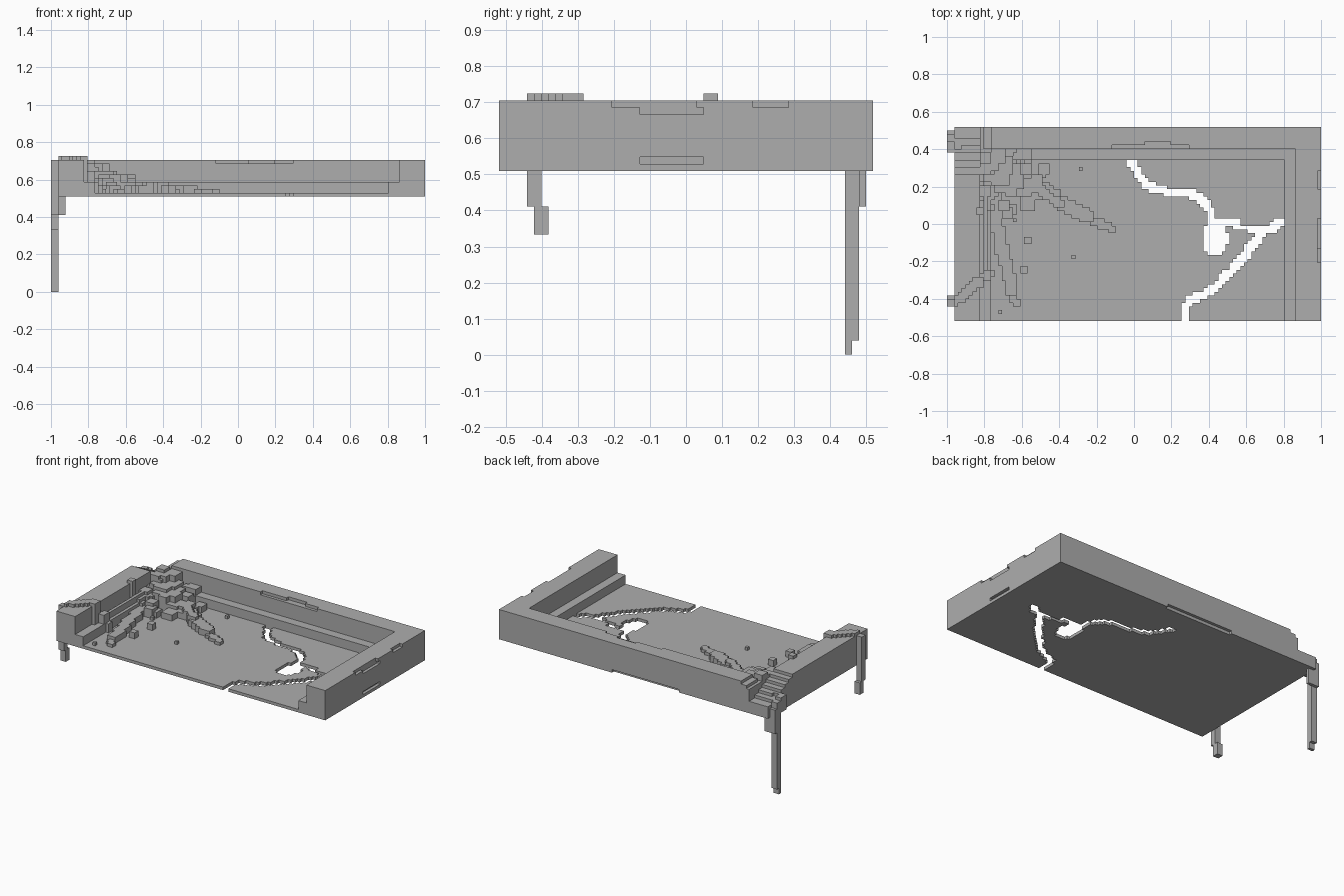
import bpy, bmesh, math, random
from mathutils import Vector

cube = bpy.data.objects.get("Cube")
if cube:
    bpy.data.objects.remove(cube, do_unlink=True)

random.seed(4)
V = 2 / 102                      # block size
NX, NY = 102, 53                 # grid size
BASE, FLOOR, LEDGE, TOP = 26, 27, 30, 36

stone = bpy.data.materials.new("grey stone")
stone.use_nodes = True
stone.diffuse_color = (0.42, 0.42, 0.42, 1)
stone.node_tree.nodes["Principled BSDF"].inputs["Base Color"].default_value = stone.diffuse_color


def box(i0, i1, j0, j1, k0, k1):
    return {(i, j, k) for i in range(i0, i1) for j in range(j0, j1) for k in range(k0, k1)}


def build(name, cells):
    """Make one object from the exposed faces of a set of blocks."""
    bm = bmesh.new()
    verts = {}

    def vert(p):
        if p not in verts:
            verts[p] = bm.verts.new(((p[0] - NX / 2) * V, (p[1] - NY / 2) * V, p[2] * V))
        return verts[p]

    for c in sorted(cells):
        for axis in range(3):
            for side in (0, 1):
                n = list(c)
                n[axis] += 2 * side - 1
                if tuple(n) in cells:
                    continue
                u, w = (axis + 1) % 3, (axis + 2) % 3
                ring = []
                for du, dw in ((0, 0), (1, 0), (1, 1), (0, 1)):
                    p = list(c)
                    p[axis] += side
                    p[u] += du
                    p[w] += dw
                    ring.append(vert(tuple(p)))
                bm.faces.new(ring if side else ring[::-1])
    mesh = bpy.data.meshes.new(name)
    bm.to_mesh(mesh)
    bm.free()
    mesh.materials.append(stone)
    obj = bpy.data.objects.new(name, mesh)
    bpy.context.collection.objects.link(obj)
    return obj


def grid(x, y):
    return math.floor((x + 1) / V), math.floor(y / V + NY / 2)


def trail(points, width):
    """Block columns covered by a line of the given width."""
    out = set()
    for a, b in zip(points, points[1:]):
        a, b = Vector(a), Vector(b)
        steps = max(2, int((b - a).length / V * 2))
        for s in range(steps + 1):
            i, j = grid(*a.lerp(b, s / steps))
            out |= {(i + di, j + dj) for di in range(width) for dj in range(width)}
    return out


# Floor with cracks and a broken hole
floor = box(12, 92, 0, 44, BASE, FLOOR)
cracks = trail([(-.03, .34), (0, .28), (.05, .21), (.12, .17), (.3, .15), (.36, .12), (.4, .06), (.4, -.02)], 2)
cracks |= trail([(.41, .01), (.54, .005)], 2)
cracks |= trail([(.54, -.01), (.62, -.01)], 1)
cracks |= trail([(.62, -.04), (.72, -.04), (.78, .005), (.8, .005)], 2)
cracks |= trail([(.68, -.06), (.62, -.13), (.54, -.23), (.41, -.36), (.29, -.42), (.26, -.46), (.26, -.52)], 2)
for i, j, k in floor:
    x, y = (i + .5 - NX / 2) * V, (j + .5 - NY / 2) * V
    if ((x - .435) / .07) ** 2 + ((y + .08) / .095) ** 2 < 1:
        cracks.add((i, j))
build("cracked_floor", {c for c in floor if c[:2] not in cracks})

# Inner ledge along three sides
ledge = box(9, 12, 0, 47, BASE, LEDGE) | box(92, 95, 0, 47, BASE, LEDGE) | box(12, 92, 44, 47, BASE, LEDGE)
build("inner_ledge", ledge)


# Walls, collapsed in stages at the back corner
def wall_top(i, j):
    h = TOP
    if i < 13 and j >= 47:
        h = min(h, TOP - math.ceil((13 - i) // 2 * .9))
    if i < 9 and j >= 40:
        h = min(h, TOP - math.ceil((j - 38) // 2 * .85))
    return h


walls = box(2, 9, 0, NY, BASE, TOP) | box(95, NX, 0, NY, BASE, TOP) | box(9, 95, 47, NY, BASE, TOP)
walls = {c for c in walls if c[2] < wall_top(*c[:2])}
chips = box(101, 102, 16, 28, 35, 36) | box(101, 102, 20, 29, 34, 35)
chips |= box(101, 102, 36, 41, 35, 36) | box(101, 102, 20, 29, 27, 28)
chips |= box(45, 66, 47, 48, 35, 36) | box(54, 61, 48, 49, 35, 36)
chips |= box(35, 60, 52, 53, 26, 27)
build("walls", walls - chips)


# Surface height that rubble and roots rest on
def surface(i, j):
    if i < 9 or i >= 95 or j >= 47:
        return wall_top(i, j)
    return LEDGE if i < 12 or i >= 92 or j >= 44 else FLOOR


def drape(columns, height):
    return {(i, j, k) for i, j in columns if 2 <= i < NX and 0 <= j < NY
            for k in range(surface(i, j), surface(i, j) + height)}


# Heap of fallen blocks in the corner
rubble = set()
for n in range(85):
    angle, r = random.uniform(-1.6, .15), random.random() ** .8 * 17
    i, j = int(9 + r * math.cos(angle)), int(44 + r * 1.15 * math.sin(angle))
    size = random.choice((2, 3, 3, 4))
    top = FLOOR + max(2, int(8.5 - r * .38 + random.uniform(-1.5, 1)))
    rubble |= {c for c in box(i, i + size, j, j + size, FLOOR, top) if c[1] < 47 or c[0] < 13}
build("rubble_heap", {c for c in rubble if c not in walls})

# Loose pebbles on the floor
pebbles = set()
for x, y, size in ((-.29, .3, 1), (-.33, -.17, 1), (-.72, -.465, 1), (-.57, -.09, 2),
                   (-.64, .025, 1), (-.6, -.25, 2)):
    i, j = grid(x, y)
    pebbles |= box(i, i + size, j, j + size, FLOOR, FLOOR + size)
build("pebbles", pebbles)

# Creeping roots on the floor
long_root = drape(trail([(-.62, .2), (-.5, .18), (-.42, .1), (-.33, .05), (-.26, .02)], 3), 2)
long_root |= drape(trail([(-.52, .18), (-.4, .09)], 2), 3)
long_root |= drape(trail([(-.26, .02), (-.18, -.01), (-.13, -.03)], 2), 1)
build("long_root", long_root)
side_root = drape(trail([(-.76, .12), (-.74, -.1), (-.7, -.25), (-.67, -.38)], 3), 2)
side_root |= drape(trail([(-.67, -.38), (-.64, -.44)], 2), 1)
side_root |= drape(trail([(-.8, .2), (-.79, -.02), (-.8, -.24)], 1), 2)
build("side_root", side_root)

# Root that climbs over the front end of the wall
front_root = drape(trail([(-.97, -.43), (-.91, -.39), (-.85, -.32)], 2), 1)
front_root |= drape(trail([(-.81, -.3), (-.78, -.27)], 2), 3)
front_root |= box(9, 10, 9, 12, LEDGE, TOP + 1)
build("front_root", front_root)
build("wall_bump", box(8, 10, 29, 31, LEDGE, TOP + 1))

# Roots hanging down outside the wall
build("front_hanging_root", box(0, 2, 4, 6, 21, TOP) | box(0, 2, 5, 7, 17, 21))
back = box(0, 2, 49, 51, 2, 31) | box(0, 2, 49, 50, 0, 2)
back |= box(0, 2, 46, 49, 27, 32) | box(2, 4, 51, 52, 21, BASE) | box(0, 2, 51, 52, 21, 29)
build("back_hanging_root", back)
